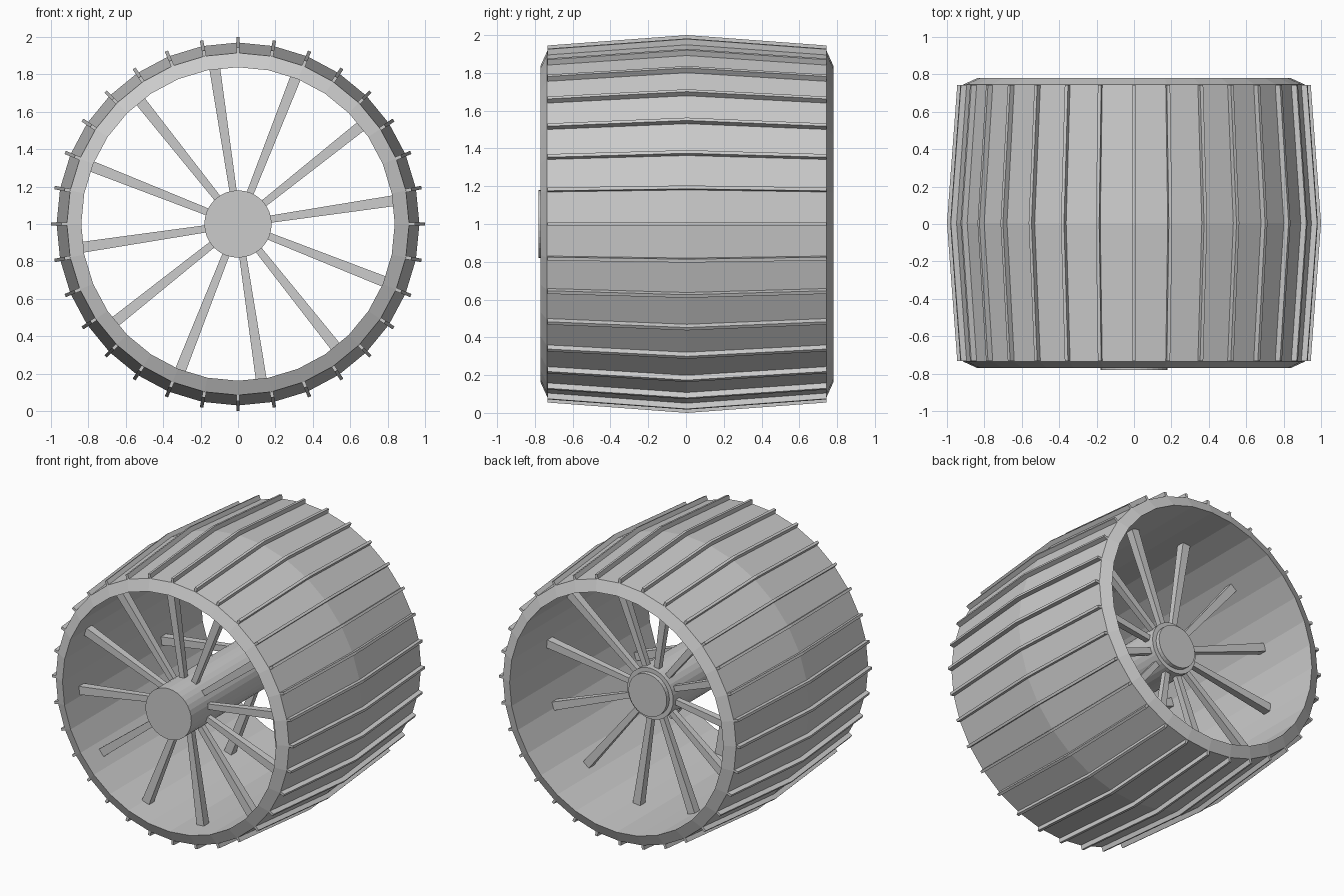
import bpy
import bmesh
from math import cos, sin, radians, tau
from mathutils import Matrix, Vector

cube = bpy.data.objects.get("Cube")
if cube:
    bpy.data.objects.remove(cube, do_unlink=True)

SIDES = 32
MID = 0.005        # middle of the drum along the axle
AXLE = Vector((0, 0, 1))

steel = bpy.data.materials.new("plain_grey")
steel.use_nodes = True
GREY = (0.6, 0.6, 0.6, 1)
steel.diffuse_color = GREY
steel.node_tree.nodes["Principled BSDF"].inputs["Base Color"].default_value = GREY


def finish(name, bm):
    """Turn a bmesh into a flat shaded object on the axle."""
    bmesh.ops.recalc_face_normals(bm, faces=bm.faces)
    mesh = bpy.data.meshes.new(name)
    bm.to_mesh(mesh)
    bm.free()
    mesh.materials.append(steel)
    obj = bpy.data.objects.new(name, mesh)
    obj.location = AXLE
    bpy.context.collection.objects.link(obj)
    return obj


def lathe(name, profile, closed):
    """Spin (y, radius) points around the axle; cap the ends if not closed."""
    bm = bmesh.new()
    rings = []
    for y, r in profile:
        rings.append([bm.verts.new((r * cos(tau * i / SIDES), y, r * sin(tau * i / SIDES)))
                      for i in range(SIDES)])
    pairs = list(zip(rings, rings[1:]))
    if closed:
        pairs.append((rings[-1], rings[0]))
    else:
        bm.faces.new(rings[0])
        bm.faces.new(rings[-1])
    for a, b in pairs:
        for i in range(SIDES):
            j = (i + 1) % SIDES
            bm.faces.new((a[i], a[j], b[j], b[i]))
    return finish(name, bm)


def add_loft(bm, sections, angle):
    """Skin four-cornered sections, then turn the bar around the axle."""
    turn = Matrix.Rotation(-angle, 3, 'Y')
    loops = [[bm.verts.new(turn @ Vector(p)) for p in s] for s in sections]
    bm.faces.new(loops[0])
    bm.faces.new(loops[-1])
    for a, b in zip(loops, loops[1:]):
        for i in range(4):
            j = (i + 1) % 4
            bm.faces.new((a[i], a[j], b[j], b[i]))


# Barrel-shaped drum with chamfered rims and a straight bore
half = [(0.74, 0.915), (0.775, 0.838)]
outer = [(MID - y, r) for y, r in reversed(half)] + [(MID, 0.97)] + [(MID + y, r) for y, r in half]
lathe("drum", outer, True)

# Axle hub with a smaller stepped cap at the back
lathe("hub", [(-0.78, 0.18), (0.40, 0.18)], False)
lathe("hub_cap", [(0.39, 0.15), (0.43, 0.15)], False)

# Grip cleats bent along the barrel
bm = bmesh.new()
for k in range(SIDES):
    bars = []
    for y, top in ((-0.738, 0.945), (0, 1.0), (0.738, 0.945)):
        w, low = 0.009, top - 0.045
        bars.append([(low, MID + y, -w), (top, MID + y, -w), (top, MID + y, w), (low, MID + y, w)])
    add_loft(bm, bars, tau * k / SIDES)
finish("cleats", bm)

# Two sets of tapered spokes
for name, y in (("front_spokes", -0.57), ("back_spokes", 0.35)):
    bm = bmesh.new()
    for k in range(12):
        bars = []
        for r, w in ((0.15, 0.019), (0.838, 0.029)):
            bars.append([(r, y - w, -w), (r, y + w, -w), (r, y + w, w), (r, y - w, w)])
        add_loft(bm, bars, radians(8.5 + 30 * k))
    finish(name, bm)
